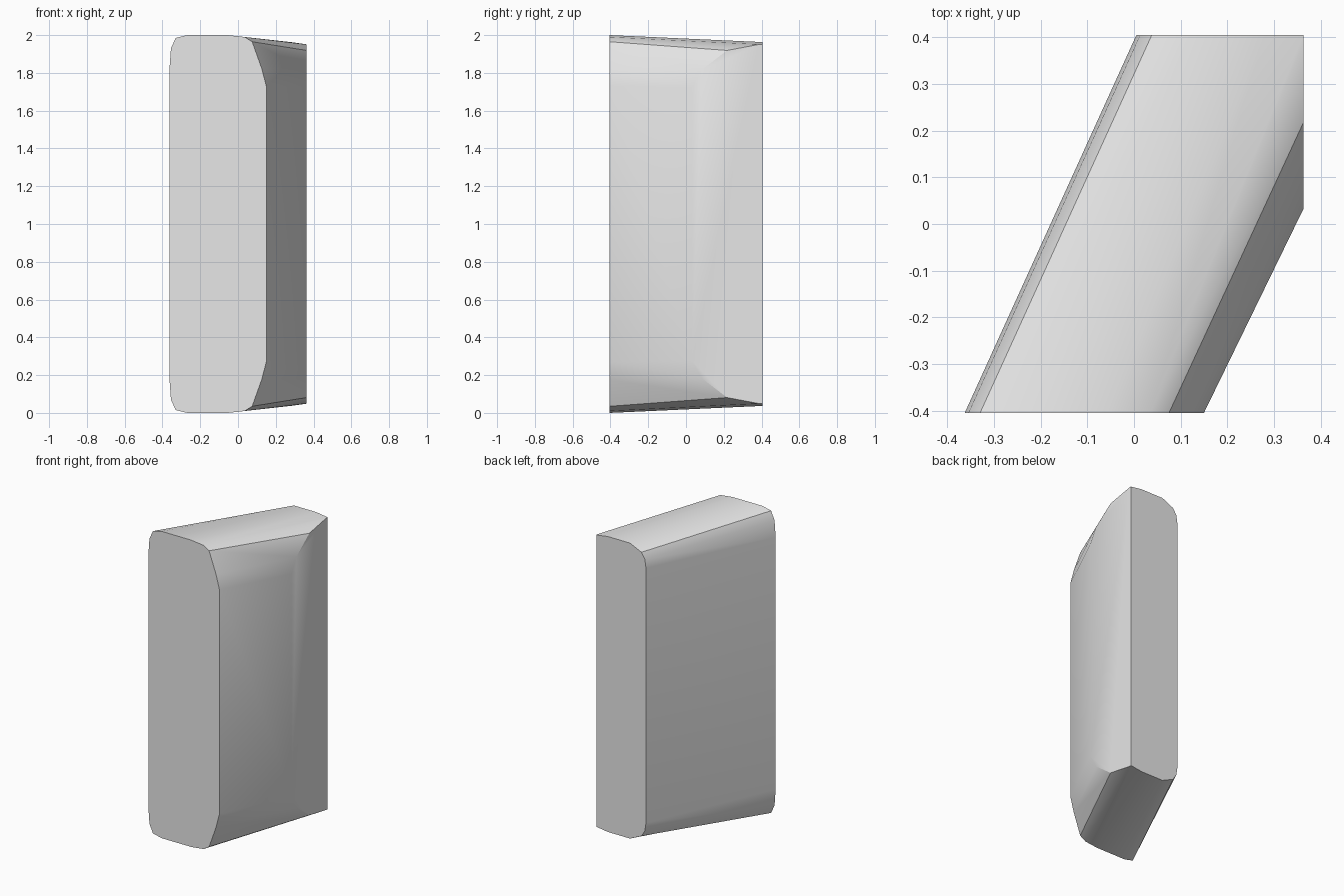
import bpy
import bmesh
import math

cube = bpy.data.objects.get("Cube")
if cube:
    bpy.data.objects.remove(cube, do_unlink=True)

HALF_DEPTH = 0.405
SIDE_CUT = 0.363

# Upper halves of the end outlines, from left edge over the top to right edge
FRONT_TOP = [(-0.363, 1.82), (-0.355, 1.93), (-0.33, 1.985), (-0.268, 2.0),
             (-0.055, 2.0), (0.035, 1.99), (0.075, 1.965), (0.125, 1.825), (0.15, 1.73)]
BACK_TOP = [(0.005, 1.83), (0.013, 1.885), (0.038, 1.925), (0.12, 1.963),
            (0.28, 1.963), (0.37, 1.95), (0.45, 1.905), (0.52, 1.81), (0.545, 1.72)]


def ring(bm, top, y):
    """Outline closed by mirroring its upper half about mid height."""
    points = top + [(x, 2 - z) for x, z in reversed(top)]
    return [bm.verts.new((x, y, z)) for x, z in points]


# Slanted body: loft between the two end outlines
bm = bmesh.new()
front = ring(bm, FRONT_TOP, -HALF_DEPTH)
back = ring(bm, BACK_TOP, HALF_DEPTH)
bm.faces.new(front)
bm.faces.new(back)
count = len(front)
for i in range(count):
    j = (i + 1) % count
    bm.faces.new((front[i], front[j], back[j], back[i]))

# Flat cut on the rear of the +x side
cut = bmesh.ops.bisect_plane(
    bm, geom=bm.verts[:] + bm.edges[:] + bm.faces[:], dist=1e-5,
    plane_co=(SIDE_CUT, 0, 0), plane_no=(1, 0, 0), clear_outer=True)
open_edges = [e for e in bm.edges if e.is_boundary]
bmesh.ops.holes_fill(bm, edges=open_edges, sides=0)
bmesh.ops.recalc_face_normals(bm, faces=bm.faces[:])

mesh = bpy.data.meshes.new("slanted_block")
bm.to_mesh(mesh)
bm.free()
body = bpy.data.objects.new("slanted_block", mesh)
bpy.context.collection.objects.link(body)

# Plain grey finish
grey = bpy.data.materials.new("light_grey")
grey.use_nodes = True
colour = (0.8, 0.8, 0.8, 1)
grey.diffuse_color = colour
grey.node_tree.nodes["Principled BSDF"].inputs["Base Color"].default_value = colour
mesh.materials.append(grey)

# Smooth rounded sides with crisp end faces
bpy.ops.object.select_all(action="DESELECT")
body.select_set(True)
bpy.context.view_layer.objects.active = body
bpy.ops.object.shade_smooth_by_angle(angle=math.radians(32))
